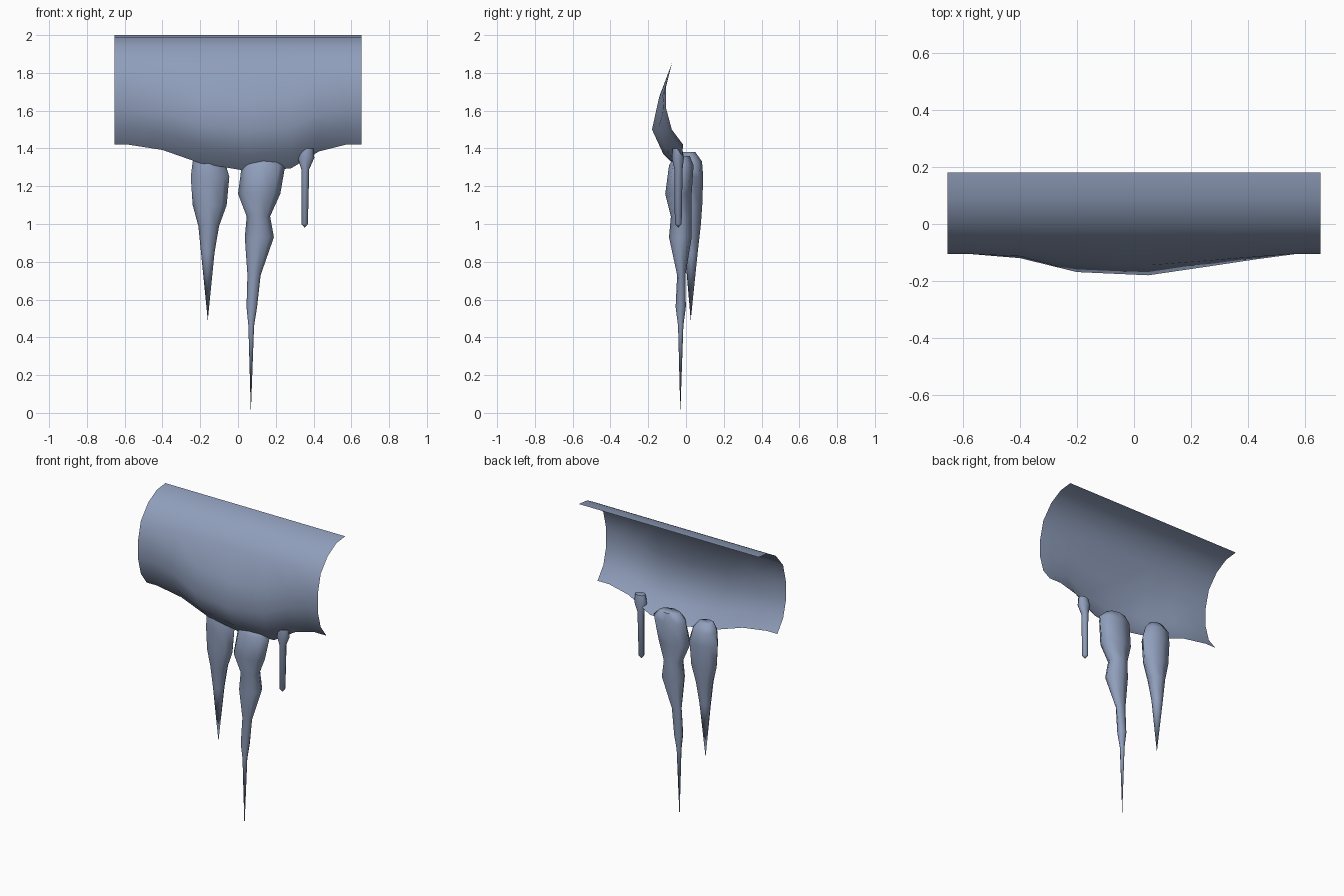
import bpy
import bmesh
from math import cos, sin, tau, radians

default_cube = bpy.data.objects.get("Cube")
if default_cube:
    bpy.data.objects.remove(default_cube, do_unlink=True)

# One blue-grey ice material
ice = bpy.data.materials.new("blue grey ice")
ice.use_nodes = True
ice_colour = (0.28, 0.345, 0.50, 1)
ice.diffuse_color = ice_colour
ice.node_tree.nodes["Principled BSDF"].inputs["Base Color"].default_value = ice_colour


def finish(name, bm, sharp_angle):
    """Turn a bmesh into a smooth shaded object with the ice material."""
    mesh = bpy.data.meshes.new(name)
    bm.to_mesh(mesh)
    bm.free()
    mesh.materials.append(ice)
    mesh.shade_smooth()
    mesh.set_sharp_from_angle(angle=radians(sharp_angle))
    obj = bpy.data.objects.new(name, mesh)
    bpy.context.collection.objects.link(obj)
    return obj


def bridge(bm, first, second, closed):
    """Join two rows of vertices with quads."""
    count = len(first)
    for k in range(count if closed else count - 1):
        n = (k + 1) % count
        bm.faces.new((first[k], first[n], second[n], second[k]))


def build_sheet(name, profile, stations):
    """Sweep an open profile along x, letting it sag by the station weights."""
    bm = bmesh.new()
    rows = []
    for x, bulge, sag in stations:
        rows.append([bm.verts.new((x, y + dy * bulge, z + dz * sag))
                     for y, z, dy, dz in profile])
    for first, second in zip(rows, rows[1:]):
        bridge(bm, first, second, closed=False)
    return finish(name, bm, sharp_angle=80)


def build_icicle(name, rings, tip, sides=8):
    """Loft oval rings (z, centre x, centre y, radius x, radius y) down to a tip."""
    bm = bmesh.new()
    loops = []
    for z, x, y, rx, ry in rings:
        angles = [tau * k / sides for k in range(sides)]
        loops.append([bm.verts.new((x + rx * cos(a), y + ry * sin(a), z))
                      for a in angles])
    for first, second in zip(loops, loops[1:]):
        bridge(bm, first, second, closed=True)
    bm.faces.new(loops[0])
    # Close the bottom with a fan around the tip
    point = bm.verts.new(tip)
    last = loops[-1]
    for k in range(sides):
        bm.faces.new((last[k], last[(k + 1) % sides], point))
    bmesh.ops.recalc_face_normals(bm, faces=bm.faces)
    return finish(name, bm, sharp_angle=60)


# Curved overhanging sheet: (y, z, bulge in y, sag in z) from top to bottom
sheet_profile = [
    (.18, 2, 0, 0),
    (.09, 1.99, 0, 0),
    (0, 1.94, 0, 0),
    (-.075, 1.85, 0, 0),
    (-.105, 1.73, -.04, -.07),
    (-.105, 1.61, -.075, -.11),
    (-.075, 1.5, -.045, -.13),
    (-.015, 1.42, -.015, -.14),
]
# (x, bulge weight, sag weight)
sheet_stations = [
    (-.655, 0, 0),
    (-.58, 0, 0),
    (-.4, .2, .2),
    (-.2, .85, .7),
    (.05, 1, 1),
    (.28, .55, .9),
    (.43, .25, .25),
    (.57, 0, 0),
    (.655, 0, 0),
]
build_sheet("curved_ice_sheet", sheet_profile, sheet_stations)

# Long knobbly icicle in the middle
build_icicle("middle_icicle", [
    (1.36, .13, -.02, .07, .04),
    (1.31, .135, -.025, .115, .065),
    (1.16, .112, -.04, .112, .07),
    (1.04, .108, -.025, .062, .055),
    (.93, .113, -.03, .077, .06),
    (.73, .085, -.025, .035, .022),
    (.56, .073, -.028, .028, .027),
    (.46, .07, -.028, .015, .014),
], tip=(.068, -.03, 0))

# Plain tapering icicle on the right side
build_icicle("right_icicle", [
    (1.38, -.16, .015, .05, .035),
    (1.33, -.155, .025, .085, .06),
    (1.25, -.148, .027, .102, .064),
    (1.1, -.15, .026, .09, .06),
    (.99, -.155, .026, .055, .052),
    (.85, -.16, .028, .036, .034),
], tip=(-.16, .025, .49))

# Small blunt icicle on the left side
build_icicle("left_icicle", [
    (1.4, .365, -.045, .035, .025),
    (1.35, .36, -.043, .044, .032),
    (1.29, .356, -.04, .021, .022),
    (1.0, .353, -.041, .017, .018),
], tip=(.353, -.041, .98))
